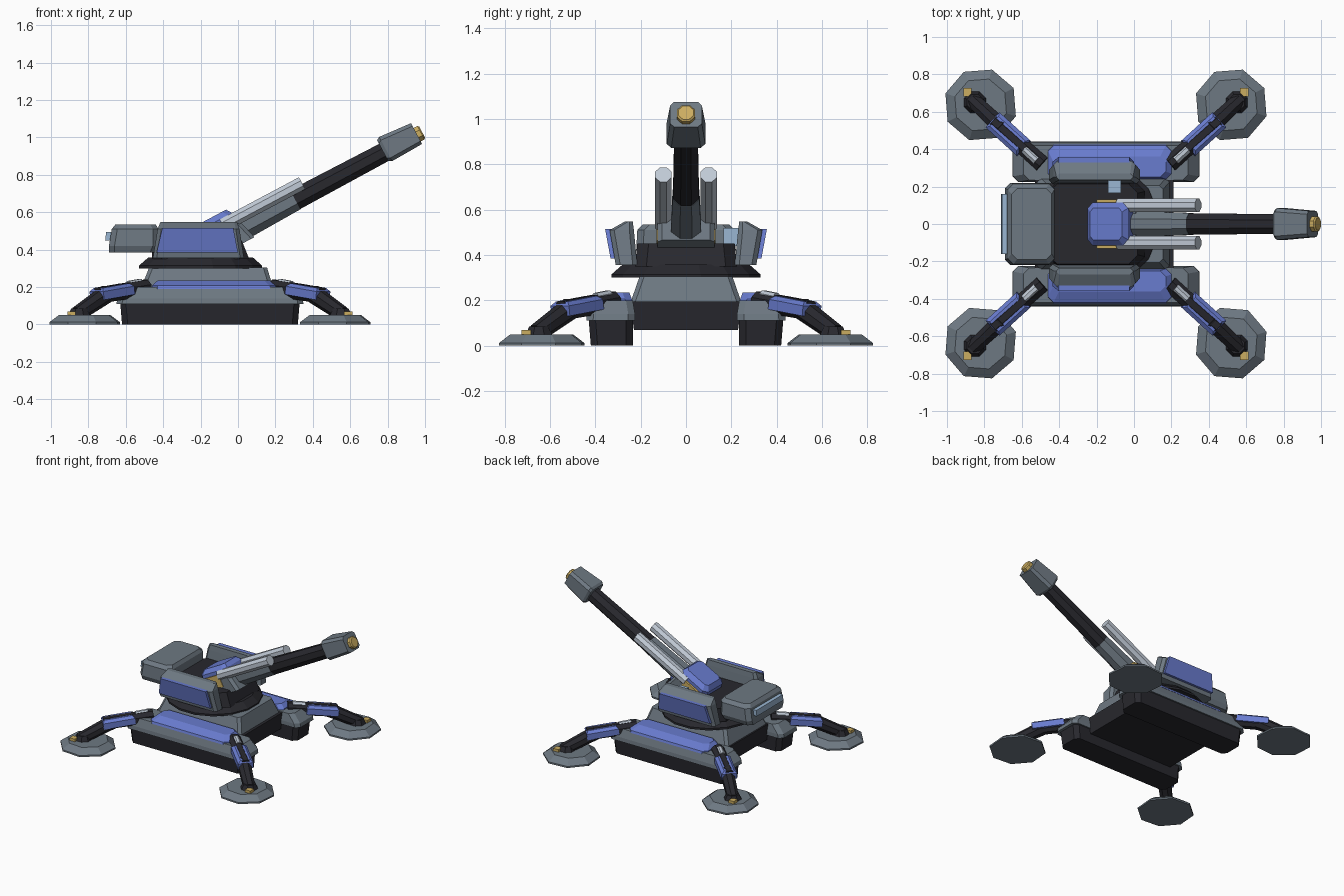
import bpy, bmesh, math
from mathutils import Matrix, Vector

if "Cube" in bpy.data.objects:
    bpy.data.objects.remove(bpy.data.objects["Cube"])


def material(name, rgb):
    m = bpy.data.materials.new(name)
    m.diffuse_color = (*rgb, 1)
    m.use_nodes = True
    m.node_tree.nodes["Principled BSDF"].inputs["Base Color"].default_value = m.diffuse_color
    return m


GREY = material("steel grey", (0.155, 0.19, 0.225))
DARK = material("near black", (0.021, 0.021, 0.027))
BLUE = material("armour blue", (0.14, 0.2, 0.62))
LIGHT = material("pale metal", (0.53, 0.59, 0.67))
GOLD = material("brass", (0.6, 0.42, 0.12))
SKY = material("lens blue", (0.32, 0.47, 0.65))


def rect(z, x0, x1, y0, y1, c=0.0):
    """Rectangle section at height z, with corners cut by c."""
    if c == 0:
        pts = [(x0, y0), (x1, y0), (x1, y1), (x0, y1)]
    else:
        pts = [(x0 + c, y0), (x1 - c, y0), (x1, y0 + c), (x1, y1 - c),
               (x1 - c, y1), (x0 + c, y1), (x0, y1 - c), (x0, y0 + c)]
    return [Vector((x, y, z)) for x, y in pts]


def ngon(z, r, n=8, turn=0.5):
    return [Vector((r * math.cos(2 * math.pi * (i + turn) / n),
                    r * math.sin(2 * math.pi * (i + turn) / n), z)) for i in range(n)]


def loft(name, mat, rings, matrix=Matrix(), flip=False):
    """Capped solid through a list of sections; flip mirrors it in y."""
    bm = bmesh.new()
    if flip:
        matrix = Matrix.Scale(-1, 4, (0, 1, 0)) @ matrix
    rows = [[bm.verts.new(matrix @ p) for p in ring] for ring in rings]
    n = len(rows[0])
    for a, b in zip(rows, rows[1:]):
        for i in range(n):
            bm.faces.new((a[i], a[(i + 1) % n], b[(i + 1) % n], b[i]))
    bm.faces.new(rows[0])
    bm.faces.new(rows[-1])
    bmesh.ops.recalc_face_normals(bm, faces=bm.faces)
    me = bpy.data.meshes.new(name)
    bm.to_mesh(me)
    bm.free()
    me.materials.append(mat)
    ob = bpy.data.objects.new(name, me)
    bpy.context.collection.objects.link(ob)
    return ob


def frame(a, b):
    """Matrix at a with x pointing to b and z upwards."""
    x = (Vector(b) - Vector(a)).normalized()
    y = Vector((0, 0, 1)).cross(x).normalized()
    z = x.cross(y)
    m = Matrix((x, y, z)).transposed().to_4x4()
    m.translation = a
    return m


ALONG = Matrix.Rotation(math.pi / 2, 4, 'Y')  # turns local z onto x


def tube(name, mat, a, b, r1, r2, n=8, flip=False):
    length = (Vector(b) - Vector(a)).length
    return loft(name, mat, [ngon(0, r1, n), ngon(length, r2, n)], frame(a, b) @ ALONG, flip)


# Central hull
loft("hull_underside", DARK, [rect(.07, -.52, .2, -.23, .23), rect(.195, -.53, .21, -.245, .245)])
loft("hull_deck", GREY, [rect(.19, -.52, .19, -.245, .245, .02), rect(.305, -.475, .155, -.205, .205, .02)])

for side, flip in (("left", False), ("right", True)):
    # Side skids of the hull
    loft(side + "_skid_base", DARK, [rect(0, -.62, .32, .235, .42, .03),
                                     rect(.12, -.63, .33, .235, .43, .03)], flip=flip)
    loft(side + "_skid_cover", GREY, [rect(.11, -.65, .35, .225, .44, .03),
                                      rect(.14, -.645, .345, .225, .438, .03),
                                      rect(.2, -.59, .29, .235, .42, .03)], flip=flip)
    loft(side + "_skid_plate", BLUE, [rect(.19, -.46, .2, .235, .425, .03),
                                      rect(.207, -.46, .2, .24, .42, .03),
                                      rect(.235, -.43, .17, .25, .36, .03)], flip=flip)
    # Turret cheeks, leaning outwards
    loft(side + "_cheek", GREY, [rect(.355, -.455, .032, .215, .31, .02),
                                 rect(.51, -.43, .008, .23, .337, .02),
                                 rect(.548, -.415, -.005, .235, .27, .015)], flip=flip)
    loft(side + "_cheek_plate", BLUE, [rect(.385, -.435, -.0, .30, .333),
                                       rect(.515, -.405, -.025, .32, .357)], flip=flip)

    # Legs
    for end, sx in (("front", 1), ("rear", -1)):
        def P(x, y, z):
            return Vector((-.15 + sx * (x + .15), y, z))
        name = side + "_" + end
        tube(name + "_thigh", DARK, P(.19, .32, .195), P(.45, .55, .155), .048, .045, flip=flip)
        tube(name + "_shin", DARK, P(.40, .51, .165), P(.56, .66, .055), .05, .042, flip=flip)
        m = frame(P(.29, .405, .185), P(.46, .56, .155))
        loft(name + "_leg_plate", BLUE, [rect(-.025, 0, .225, -.055, .055),
                                         rect(.02, 0, .225, -.055, .055),
                                         rect(.037, .015, .21, -.035, .035)], m, flip)
        tube(name + "_hip_piston", LIGHT, P(.22, .34, .222), P(.285, .40, .21), .024, .024, flip=flip)
        at = Matrix.Translation(P(.52, .637, 0))
        loft(name + "_foot", GREY, [ngon(0, .198, 8, .6), ngon(.012, .198, 8, .6),
                                    ngon(.05, .145, 8, .6)], at, flip)
        loft(name + "_ankle", DARK, [ngon(.045, .065), ngon(.085, .045)],
             Matrix.Translation(P(.55, .65, 0)), flip)
        loft(name + "_foot_bolt", GOLD, [rect(.045, -.022, .022, -.022, .022),
                                         rect(.07, -.022, .022, -.022, .022)],
             Matrix.Translation(P(.59, .705, 0)), flip)

# Turntable and turret body
loft("turntable", DARK, [ngon(.3, .335, 16), ngon(.315, .335, 16), ngon(.358, .285, 16)],
     Matrix.Translation((-.2, 0, 0)))
loft("turret_body", DARK, [rect(.35, -.46, .06, -.225, .225, .05),
                           rect(.45, -.46, .02, -.215, .215, .05)])
# Rear ammunition box and its lamp
loft("rear_box", GREY, [rect(.385, -.69, -.44, -.205, .205, .03),
                        rect(.42, -.69, -.425, -.22, .22, .03),
                        rect(.51, -.675, -.425, -.215, .215, .03),
                        rect(.535, -.655, -.44, -.19, .19, .03)])
loft("rear_lamp", SKY, [rect(.45, -.71, -.67, -.16, .16), rect(.493, -.705, -.67, -.16, .16)])
loft("sight_box", SKY, [rect(.44, -.14, -.07, .165, .232), rect(.52, -.14, -.07, .165, .232)])

# Gun, built in a frame whose x runs along the barrel
ELEV = math.radians(28)
gun = frame((0, 0, .505), (math.cos(ELEV), 0, .505 + math.sin(ELEV)))
bore = gun @ ALONG
loft("gun_mount", GREY, [rect(-.075, -.14, .06, -.125, .125, .02), rect(.04, -.14, .03, -.125, .125, .02)], gun)
loft("breech_band", GOLD, [rect(-.02, -.19, -.05, -.13, .13), rect(.07, -.19, -.05, -.13, .13)], gun)
loft("breech_hood", BLUE, [rect(.03, -.235, .015, -.115, .115, .03),
                           rect(.095, -.23, .015, -.115, .115, .03),
                           rect(.126, -.2, -.005, -.085, .085, .02)], gun)
loft("barrel_sleeve", GREY, [ngon(-.02, .074), ngon(.346, .064)], bore)
loft("barrel", DARK, [ngon(.2, .062), ngon(.36, .062), ngon(.92, .056)], bore)
loft("muzzle", GREY, [rect(.882, -.075, .052, -.075, .075, .02),
                      rect(.9, -.085, .062, -.085, .085, .02),
                      rect(1.085, -.07, .056, -.07, .07, .018)], bore)
loft("muzzle_tip", GOLD, [ngon(1.08, .044), ngon(1.108, .044), ngon(1.115, .036)], bore)
for side, y in (("left", .1), ("right", -.1)):
    loft(side + "_recoil_rod", LIGHT, [ngon(-.06, .039), ngon(.42, .039)],
         gun @ Matrix.Translation((0, y, .06)) @ ALONG)
